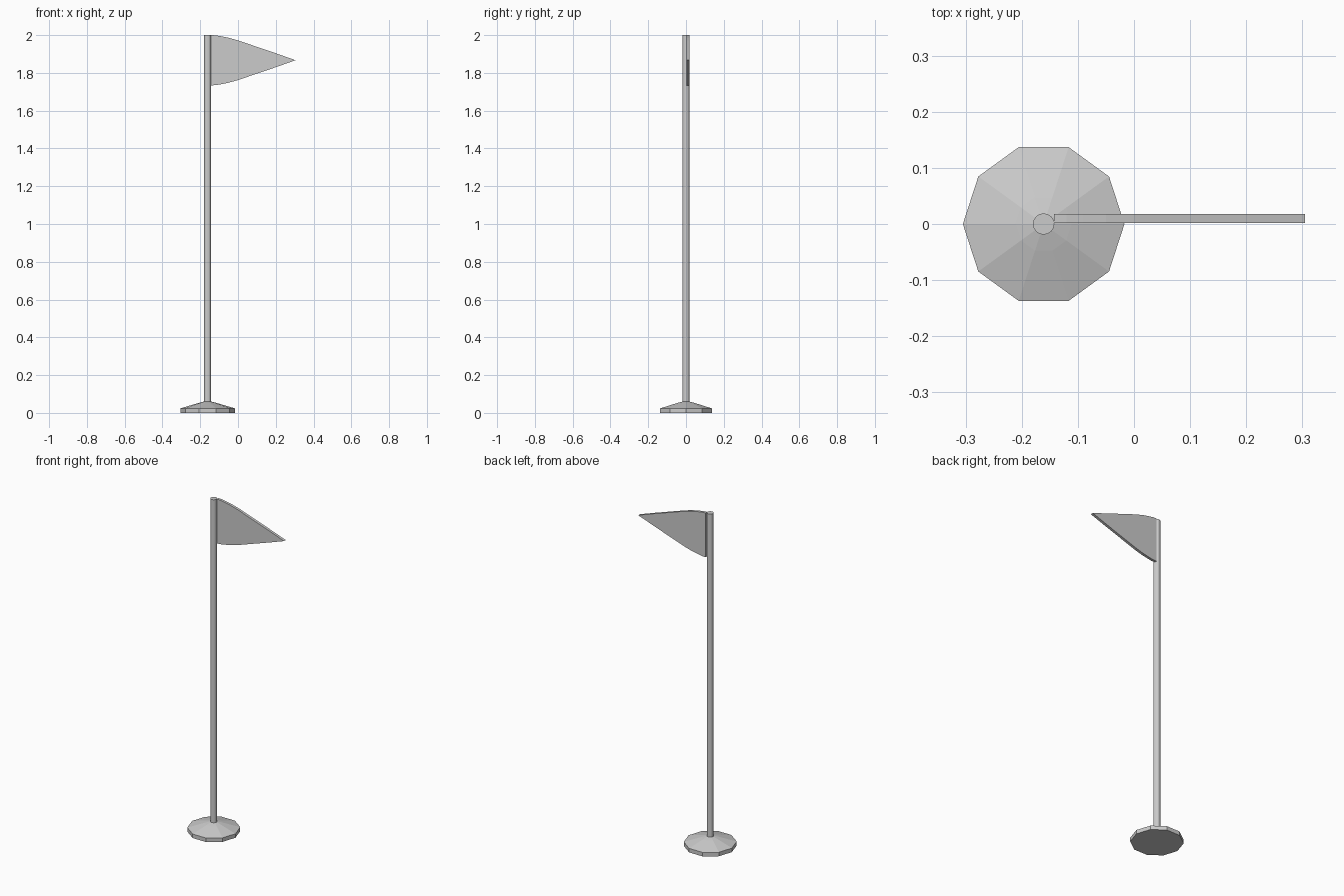
import bpy, bmesh, math

if "Cube" in bpy.data.objects:
    bpy.data.objects.remove(bpy.data.objects["Cube"])

CX = -0.161  # pole axis


def make_object(name, verts, faces):
    mesh = bpy.data.meshes.new(name)
    mesh.from_pydata(verts, [], faces)
    bm = bmesh.new()
    bm.from_mesh(mesh)
    bmesh.ops.recalc_face_normals(bm, faces=bm.faces)
    bm.to_mesh(mesh)
    bm.free()
    obj = bpy.data.objects.new(name, mesh)
    bpy.context.collection.objects.link(obj)
    return obj


def lathe(name, profile, sides):
    """Stack rings of (radius, z) around the pole axis and cap both ends."""
    verts = [(CX + r * math.cos(2 * math.pi * i / sides),
              r * math.sin(2 * math.pi * i / sides), z)
             for r, z in profile for i in range(sides)]
    faces = [(k * sides + i, k * sides + (i + 1) % sides,
              (k + 1) * sides + (i + 1) % sides, (k + 1) * sides + i)
             for k in range(len(profile) - 1) for i in range(sides)]
    last = (len(profile) - 1) * sides
    faces += [tuple(range(sides)), tuple(range(last, last + sides))]
    return make_object(name, verts, faces)


# Ten-sided foot with a shallow sloping top
lathe("base", [(0.144, 0), (0.144, 0.024), (0.05, 0.052), (0.019, 0.06)], 10)

# Pole
pole = lathe("pole", [(0.019, 0.03), (0.019, 2.0)], 16)

# Pennant: half-height along its length, mirrored about the centre line
half = [(-0.143, 0.133), (-0.12, 0.132), (-0.09, 0.127), (-0.05, 0.119),
        (0.0, 0.105), (0.05, 0.088), (0.1, 0.071), (0.2, 0.037)]
mid = 1.867
outline = ([(x, mid + h) for x, h in half] + [(0.305, mid)]
           + [(x, mid - h) for x, h in reversed(half)])
n = len(outline)
verts = [(x, y, z) for y in (0.002, 0.018) for x, z in outline]
faces = [tuple(range(n)), tuple(range(n, 2 * n))]
faces += [(i, (i + 1) % n, n + (i + 1) % n, n + i) for i in range(n)]
make_object("flag", verts, faces)
